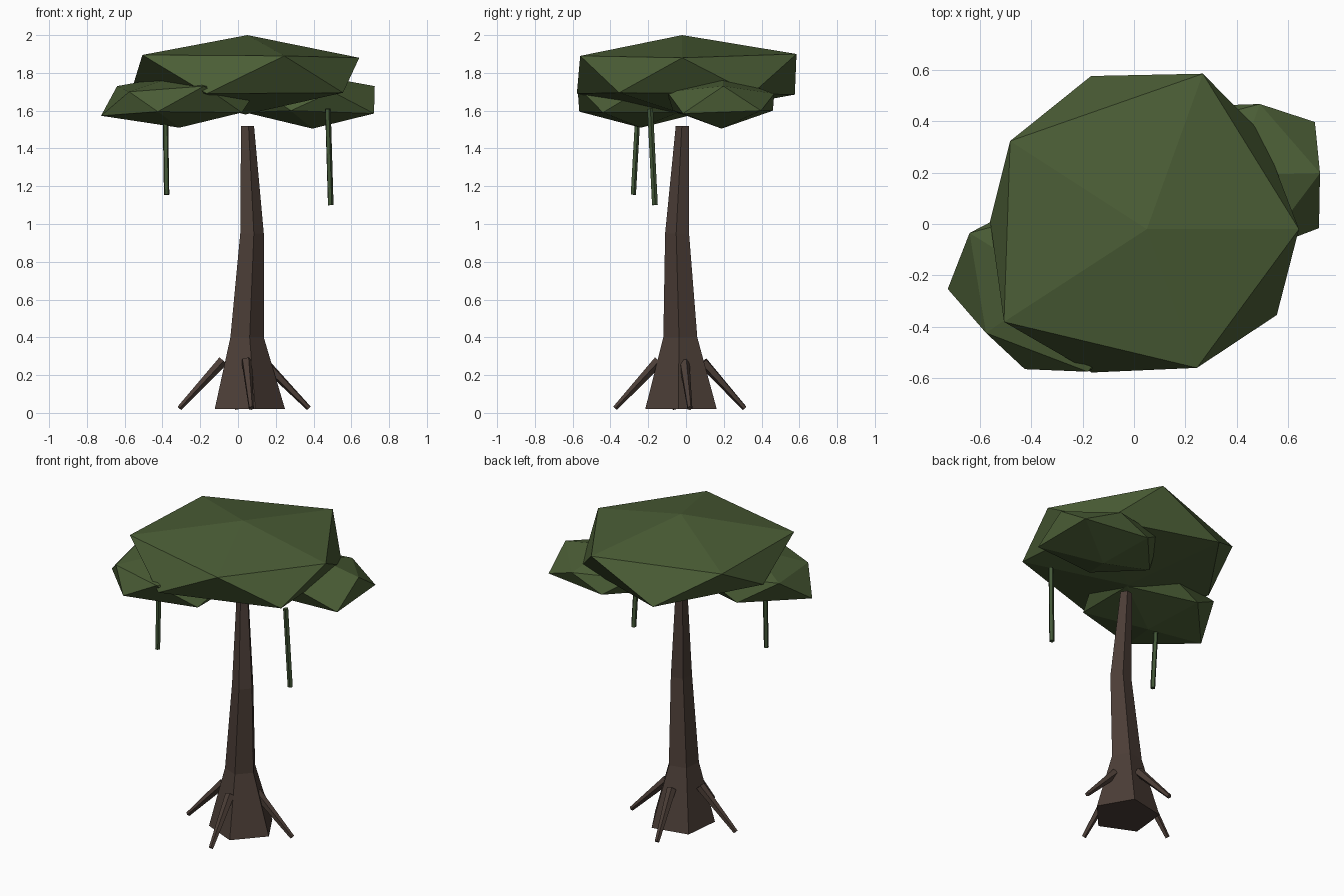
import bpy
import bmesh
import math
from mathutils import Vector

cube = bpy.data.objects.get("Cube")
if cube:
    bpy.data.objects.remove(cube, do_unlink=True)


def make_material(name, colour):
    mat = bpy.data.materials.new(name)
    mat.use_nodes = True
    mat.diffuse_color = (*colour, 1)
    mat.node_tree.nodes["Principled BSDF"].inputs["Base Color"].default_value = (*colour, 1)
    return mat


bark = make_material("bark brown", (0.072, 0.048, 0.038))
leaf = make_material("leaf green", (0.069, 0.109, 0.036))
vine = make_material("vine green", (0.055, 0.095, 0.038))


def finish(bm, name, mat):
    """Turn a bmesh into a flat shaded object."""
    bmesh.ops.recalc_face_normals(bm, faces=bm.faces[:])
    mesh = bpy.data.meshes.new(name)
    bm.to_mesh(mesh)
    bm.free()
    mesh.materials.append(mat)
    obj = bpy.data.objects.new(name, mesh)
    bpy.context.collection.objects.link(obj)
    return obj


def loft(bm, rings):
    """Join equal rings of vertices and cap both ends."""
    for low, high in zip(rings, rings[1:]):
        count = len(low)
        for i in range(count):
            j = (i + 1) % count
            bm.faces.new((low[i], low[j], high[j], high[i]))
    bm.faces.new(rings[0])
    bm.faces.new(rings[-1])


def trunk(name, sections, sides, phase):
    """Level polygon sections given as x, y, z, radius."""
    bm = bmesh.new()
    rings = []
    for x, y, z, radius in sections:
        angles = [phase + math.tau * i / sides for i in range(sides)]
        rings.append([bm.verts.new((x + radius * math.cos(a), y + radius * math.sin(a), z))
                      for a in angles])
    loft(bm, rings)
    return finish(bm, name, bark)


def rod(name, start, end, start_radius, end_radius, sides, mat):
    """Straight tapered rod between two points."""
    bm = bmesh.new()
    start, end = Vector(start), Vector(end)
    turn = (end - start).to_track_quat("Z", "Y")
    rings = []
    for centre, radius in ((start, start_radius), (end, end_radius)):
        ring = []
        for i in range(sides):
            a = math.tau * i / sides
            ring.append(bm.verts.new(centre + turn @ Vector((math.cos(a), math.sin(a), 0)) * radius))
        rings.append(ring)
    loft(bm, rings)
    return finish(bm, name, mat)


def leaf_clump(name, top, upper, lower, bottom):
    """Twenty-sided clump: two staggered rings of five between two poles."""
    bm = bmesh.new()
    peak, base = bm.verts.new(top), bm.verts.new(bottom)
    up = [bm.verts.new(p) for p in upper]
    low = [bm.verts.new(p) for p in lower]
    for i in range(5):
        j = (i + 1) % 5
        bm.faces.new((peak, up[i], up[j]))
        bm.faces.new((up[i], low[i], up[j]))
        bm.faces.new((low[i], low[j], up[j]))
        bm.faces.new((base, low[j], low[i]))
    return finish(bm, name, leaf)


# Five-sided bent trunk with a flared foot
trunk("trunk",
      [(0.05, -0.02, 0.02, 0.2), (0.042, -0.027, 0.4, 0.095),
       (0.07, -0.045, 0.95, 0.067), (0.048, -0.018, 1.52, 0.037)],
      5, math.radians(-78))

# Four splayed roots
roots = {
    "left_root": ((0.14, -0.01, 0.265), (0.375, 0.02, 0.025)),
    "right_root": ((-0.08, -0.03, 0.275), (-0.31, -0.065, 0.025)),
    "front_root": ((0.045, -0.145, 0.275), (0.07, -0.375, 0.025)),
    "back_root": ((0.04, 0.09, 0.27), (-0.01, 0.31, 0.025)),
}
for name, (start, end) in roots.items():
    rod(name, start, end, 0.029, 0.014, 5, bark)

# Main crown
leaf_clump("main_canopy", (0.05, -0.02, 2),
           [(0.245, -0.56, 1.89), (0.642, -0.02, 1.88), (0.268, 0.585, 1.9),
            (-0.482, 0.323, 1.885), (-0.506, -0.381, 1.895)],
           [(0.556, -0.354, 1.695), (0.5, 0.35, 1.69), (-0.167, 0.576, 1.685),
            (-0.56, 0.012, 1.72), (-0.165, -0.578, 1.69)],
           (0.04, -0.01, 1.58))

# Lower side clumps
leaf_clump("right_canopy", (-0.31, -0.24, 1.79),
           [(-0.18, -0.575, 1.73), (0.1, -0.24, 1.71), (-0.18, 0.09, 1.71),
            (-0.64, -0.035, 1.73), (-0.576, -0.424, 1.7)],
           [(0.02, -0.44, 1.59), (0.02, -0.04, 1.59), (-0.42, 0.08, 1.59),
            (-0.725, -0.253, 1.573), (-0.425, -0.565, 1.595)],
           (-0.31, -0.24, 1.51))
leaf_clump("left_canopy", (0.39, 0.19, 1.79),
           [(0.5, -0.1, 1.7), (0.724, 0.198, 1.73), (0.49, 0.467, 1.69),
            (0.12, 0.37, 1.71), (0.12, 0.02, 1.71)],
           [(0.72, -0.016, 1.585), (0.704, 0.397, 1.6), (0.28, 0.46, 1.6),
            (0.04, 0.19, 1.59), (0.28, -0.07, 1.6)],
           (0.394, 0.188, 1.505))

# Hanging vines
rod("right_vine", (-0.385, -0.255, 1.6), (-0.378, -0.28, 1.155), 0.015, 0.015, 5, vine)
rod("left_vine", (0.475, -0.19, 1.61), (0.49, -0.165, 1.1), 0.016, 0.016, 5, vine)
